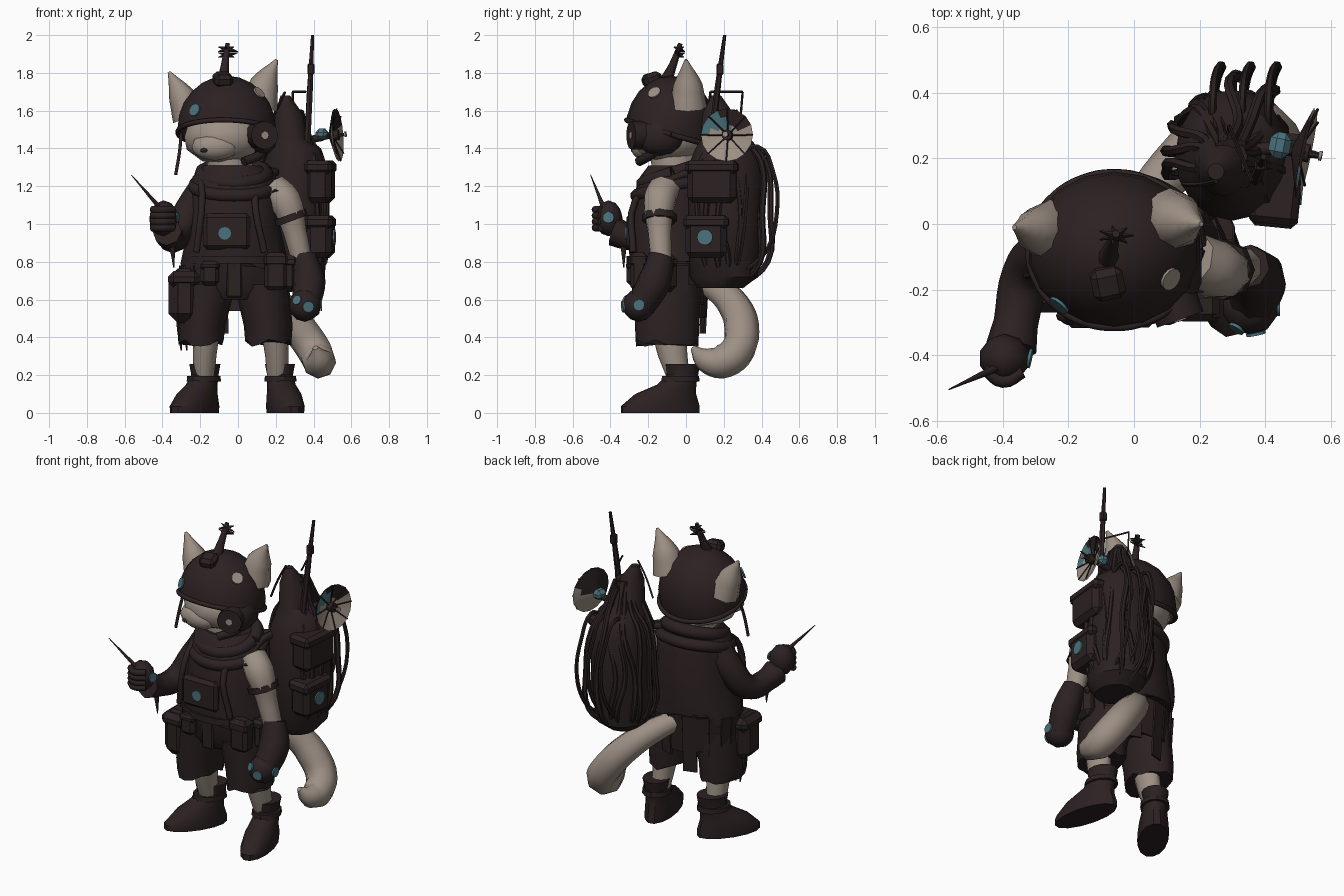
import bpy, bmesh, math, random
from mathutils import Vector, Matrix

random.seed(4)
old = bpy.data.objects.get("Cube")
if old:
    bpy.data.objects.remove(old, do_unlink=True)


def material(name, rgb):
    m = bpy.data.materials.new(name)
    m.use_nodes = True
    m.diffuse_color = (*rgb, 1)
    m.node_tree.nodes["Principled BSDF"].inputs["Base Color"].default_value = (*rgb, 1)
    return m


DARK = material("dark cloth", (0.025, 0.015, 0.0155))
FUR = material("beige fur", (0.34, 0.28, 0.235))
TEAL = material("teal paint", (0.07, 0.17, 0.205))


def finish(name, bm, mats, angle=35):
    mesh = bpy.data.meshes.new(name)
    bm.to_mesh(mesh)
    bm.free()
    for m in mats if isinstance(mats, list) else [mats]:
        mesh.materials.append(m)
    ob = bpy.data.objects.new(name, mesh)
    bpy.context.collection.objects.link(ob)
    shade(ob, angle)


def shade(ob, angle):
    bpy.ops.object.select_all(action="DESELECT")
    ob.select_set(True)
    bpy.context.view_layer.objects.active = ob
    bpy.ops.object.shade_smooth_by_angle(angle=math.radians(angle))


def loft(name, rings, mat, sides=16, yaw=0, pivot=(0, 0), ragged=0):
    """Stack of horizontal ellipses (x, y, z, rx, ry), first ring is the hem."""
    bm = bmesh.new()
    turn = Matrix.Rotation(yaw, 4, "Z")
    loops = []
    for k, (x, y, z, rx, ry) in enumerate(rings):
        loop = []
        for i in range(sides):
            a = math.tau * i / sides
            drop = random.uniform(-ragged, ragged) if k == 0 else 0
            p = turn @ Vector((x + rx * math.cos(a), y + ry * math.sin(a), z + drop))
            loop.append(bm.verts.new(p + Vector((*pivot, 0))))
        loops.append(loop)
    for low, high in zip(loops, loops[1:]):
        for i in range(sides):
            j = (i + 1) % sides
            bm.faces.new((low[i], low[j], high[j], high[i]))
    bm.faces.new(loops[0][::-1])
    bm.faces.new(loops[-1])
    finish(name, bm, mat)


def tube(name, pts, radii, mat, res=2):
    """Smooth tapered tube through the points."""
    cu = bpy.data.curves.new(name, "CURVE")
    cu.dimensions = "3D"
    cu.bevel_depth, cu.bevel_resolution, cu.resolution_u = 1, res, 4
    cu.use_fill_caps = True
    sp = cu.splines.new("BEZIER")
    sp.bezier_points.add(len(pts) - 1)
    for i, (bp, p) in enumerate(zip(sp.bezier_points, pts)):
        bp.co = p
        bp.radius = radii if isinstance(radii, float) else radii[i]
        bp.handle_left_type = bp.handle_right_type = "AUTO"
    ob = bpy.data.objects.new(name, cu)
    bpy.context.collection.objects.link(ob)
    bpy.ops.object.select_all(action="DESELECT")
    ob.select_set(True)
    bpy.context.view_layer.objects.active = ob
    bpy.ops.object.convert(target="MESH")
    ob = bpy.context.object
    ob.data.materials.clear()
    ob.data.materials.append(mat)
    shade(ob, 50)


def blob(name, loc, size, mat):
    bm = bmesh.new()
    bmesh.ops.create_icosphere(bm, subdivisions=2, radius=1)
    bmesh.ops.transform(bm, matrix=Matrix.Translation(loc) @ Matrix.Diagonal((*size, 1)), verts=bm.verts)
    finish(name, bm, mat)


def box(name, loc, size, mat, yaw=0, tilt=0, bevel=0.02):
    bm = bmesh.new()
    bmesh.ops.create_cube(bm, size=1)
    bmesh.ops.scale(bm, vec=size, verts=bm.verts)
    if bevel:
        bmesh.ops.bevel(bm, geom=bm.edges[:], offset=bevel, segments=1, affect="EDGES")
    m = Matrix.Translation(loc) @ Matrix.Rotation(yaw, 4, "Z") @ Matrix.Rotation(tilt, 4, "X")
    bmesh.ops.transform(bm, matrix=m, verts=bm.verts)
    finish(name, bm, mat)


def disc(name, loc, normal, radius, mat, depth=0.009):
    bm = bmesh.new()
    bmesh.ops.create_cone(bm, cap_ends=True, segments=12, depth=depth, radius1=radius, radius2=radius)
    q = Vector(normal).to_track_quat("Z", "Y").to_matrix().to_4x4()
    bmesh.ops.transform(bm, matrix=Matrix.Translation(loc) @ q, verts=bm.verts)
    finish(name, bm, mat)


# Head, muzzle and face gear
blob("head", (-0.07, -0.08, 1.46), (0.225, 0.21, 0.15), FUR)
blob("muzzle", (-0.12, -0.22, 1.41), (0.13, 0.075, 0.075), FUR)
blob("nose", (-0.18, -0.28, 1.39), (0.02, 0.012, 0.012), DARK)
loft("neck", [(-0.04, -0.06, 1.24, 0.12, 0.12), (-0.05, -0.06, 1.44, 0.12, 0.13)], FUR)
disc("goggle", (0.12, -0.23, 1.47), (0.35, -1, 0), 0.075, DARK, 0.13)
disc("goggle_lens", (0.141, -0.291, 1.47), (0.35, -1, 0), 0.02, FUR)
blob("ear_cup", (0.13, -0.14, 1.46), (0.08, 0.13, 0.1), DARK)
tube("jaw_strap", [(0.16, -0.08, 1.45), (0.12, -0.18, 1.37), (0.03, -0.25, 1.33)], 0.025, DARK)
tube("microphone_wire", [(-0.3, -0.12, 1.48), (-0.31, -0.15, 1.38), (-0.33, -0.16, 1.26)], 0.009, DARK)

# Helmet: a dome sliced on a slope, with a rolled rim
HC, HR = Vector((-0.06, -0.08, 1.5)), Vector((0.265, 0.24, 0.285))
bm = bmesh.new()
bmesh.ops.create_uvsphere(bm, u_segments=18, v_segments=12, radius=1)
bmesh.ops.transform(bm, matrix=Matrix.Translation(HC) @ Matrix.Diagonal((*HR, 1)), verts=bm.verts)
bmesh.ops.bisect_plane(bm, geom=bm.verts[:] + bm.edges[:] + bm.faces[:], plane_co=(-0.06, -0.08, 1.48),
                       plane_no=(0.02, 0.3, 1), clear_inner=True)
finish("helmet", bm, DARK)
rim = []
for i in range(17):
    a = math.tau * i / 16
    x, y = 0.258 * math.cos(a), 0.234 * math.sin(a)
    rim.append((HC.x + x, HC.y + y, 1.48 - 0.3 * y - 0.02 * x))
tube("helmet_rim", rim, 0.014, DARK)
for name, d, r, mat in (("helmet_mark", (-0.63, -0.69, 0.36), 0.034, TEAL),
                        ("helmet_patch", (0.64, -0.36, 0.68), 0.036, FUR)):
    d = Vector(d)
    n = Vector((d.x / HR.x, d.y / HR.y, d.z / HR.z)).normalized()
    disc(name, HC + Vector((d.x * HR.x, d.y * HR.y, d.z * HR.z)) + n * 0.004, n, r, mat)
box("helmet_lamp", (-0.08, -0.18, 1.765), (0.1, 0.1, 0.07), DARK, 0.2, 0.3)
tube("left_ear", [(0.11, 0.01, 1.62), (0.14, 0.01, 1.74), (0.205, 0, 1.87)], [0.1, 0.077, 0.008], FUR)
tube("right_ear", [(-0.255, -0.02, 1.57), (-0.3, -0.02, 1.68), (-0.365, -0.01, 1.805)], [0.095, 0.07, 0.008], FUR)
tube("helmet_mast", [(-0.08, -0.11, 1.75), (-0.07, -0.07, 1.84), (-0.055, -0.03, 1.955)], [0.035, 0.022, 0.012], DARK)
for i in range(14):
    a = math.tau * i / 7
    c = Vector((-0.055, -0.035, 1.895 + 0.03 * (i // 7)))
    tube("mast_spike", [c, c + Vector((0.055 * math.cos(a), 0.03 * math.sin(a), 0.012 * (-1) ** i))],
         [0.014, 0.002], DARK, 0)

# Cape, hood and chest panel
loft("cape", [(-0.02, -0.08, 0.77, 0.285, 0.22), (-0.02, -0.08, 0.87, 0.268, 0.225), (-0.02, -0.08, 1.0, 0.24, 0.22),
              (-0.02, -0.07, 1.18, 0.235, 0.2), (-0.025, -0.065, 1.25, 0.215, 0.18),
              (-0.03, -0.06, 1.31, 0.15, 0.14)], DARK, 22, ragged=0.05)
for r, z, w in ((0.155, 1.265, 0.04), (0.19, 1.2, 0.036)):
    ring = [(-0.02 + r * 1.1 * math.cos(i * math.pi / 6), -0.07 + r * math.sin(i * math.pi / 6),
             z + 0.05 * math.sin(i * math.pi / 6)) for i in range(13)]
    tube("hood_fold", ring, w, DARK)
box("chest_panel", (-0.06, -0.285, 0.96), (0.25, 0.06, 0.19), DARK)
disc("chest_mark", (-0.07, -0.318, 0.95), (0, -1, 0), 0.034, TEAL)
for s in (-1, 1):
    tube("chest_strap", [(s * 0.16 - 0.04, -0.1, 1.27), (s * 0.14 - 0.05, -0.27, 1.12),
                         (s * 0.18 - 0.04, -0.28, 0.85)], 0.018, DARK)

# Shorts, belt and pouches
loft("shorts_seat", [(-0.02, -0.1, 0.6, 0.2, 0.14), (-0.02, -0.1, 0.66, 0.29, 0.18),
                     (-0.02, -0.09, 0.85, 0.25, 0.2)], DARK)
for x, top, r in ((-0.195, -0.155, 0.12), (0.16, 0.125, 0.122)):
    loft("shorts_leg", [(x, -0.1, 0.37, r, 0.165), (x, -0.1, 0.46, r + 0.007, 0.17),
                        (top, -0.1, 0.68, 0.145, 0.18)], DARK, 16, ragged=0.02)
loft("belt", [(-0.02, -0.09, 0.79, 0.275, 0.225), (-0.02, -0.09, 0.83, 0.272, 0.225)], DARK, 20)
for x, y, z, w, d, h, b in ((-0.285, -0.17, 0.62, 0.165, 0.19, 0.29, 0.05), (0.2, -0.25, 0.75, 0.12, 0.09, 0.2, 0.02),
                            (0.27, -0.12, 0.74, 0.09, 0.14, 0.2, 0.03), (-0.15, -0.28, 0.74, 0.1, 0.07, 0.13, 0.02)):
    box("belt_pouch", (x, y, z), (w, d, h), DARK, 0, 0, b)
    box("pouch_flap", (x, y, z + h * 0.3), (w * 1.04, d * 1.06, h * 0.3), DARK, 0, 0, b * 0.6)
box("front_flap", (-0.02, -0.275, 0.73), (0.08, 0.02, 0.24), DARK, 0, 0, 0.008)
for i in range(14):
    a = math.radians(-20 + i * 18)
    h = random.uniform(0.2, 0.36)
    box("cloth_strip", (-0.02 + 0.275 * math.cos(a), -0.08 + 0.185 * math.sin(a), 0.78 - h / 2),
        (0.085, 0.012, h), DARK, a + math.pi / 2, 0.06, 0)
for x in (-0.31, -0.28):
    tube("hanging_cord", [(x, -0.14, 0.6), (x, -0.13, 0.45), (x + 0.01, -0.12, 0.33)], [0.02, 0.014, 0.004], DARK)

# Legs and boots
for side, x, yaw, toe in (("right", -0.18, -0.58, 0.195), ("left", 0.21, 0.24, 0.215)):
    loft(side + "_calf", [(x, -0.04, 0.18, 0.055, 0.06), (x * 0.98, -0.07, 0.3, 0.062, 0.078),
                          (x * 0.93, -0.09, 0.42, 0.07, 0.09)], FUR, 12)
    loft(side + "_boot", [(0, 0.085 - toe, 0, 0.088, toe), (0, 0.085 - toe, 0.035, 0.092, toe),
                          (0, 0.065 - toe * 0.77, 0.1, 0.085, toe * 0.77), (0, -0.04, 0.15, 0.074, 0.105),
                          (0, -0.01, 0.2, 0.068, 0.085), (0, -0.01, 0.26, 0.08, 0.095)],
         DARK, 14, yaw, (x + 0.01, -0.01))
    loft(side + "_boot_strap", [(0, -0.02, 0.165, 0.086, 0.105), (0, -0.02, 0.195, 0.084, 0.1)],
         DARK, 12, yaw, (x + 0.01, -0.01))

# Left arm hangs down in a large glove
tube("left_arm", [(0.18, -0.11, 1.19), (0.25, -0.14, 1.12), (0.3, -0.14, 0.96), (0.34, -0.13, 0.79)],
     [0.085, 0.09, 0.066, 0.058], FUR)
tube("arm_band", [(0.27, -0.14, 1.05), (0.283, -0.14, 1.015)], 0.092, DARK)
tube("left_glove", [(0.345, -0.13, 0.83), (0.375, -0.17, 0.69), (0.36, -0.24, 0.57)], [0.07, 0.09, 0.08], DARK)
fist = Vector((0.355, -0.25, 0.57))
blob("left_hand", fist, (0.088, 0.088, 0.088), DARK)
for d, r in (((1, 0, 0), 0.03), ((-0.55, -0.9, 0.35), 0.026), ((0.2, -1, -0.1), 0.03)):
    n = Vector(d).normalized()
    disc("glove_mark", fist + n * 0.086, n, r, TEAL)

# Right arm is bent and raises a needle
tube("right_arm", [(-0.17, -0.06, 1.19), (-0.26, -0.08, 1.06), (-0.33, -0.16, 0.93), (-0.36, -0.3, 0.93),
                   (-0.375, -0.38, 0.96)], [0.09, 0.085, 0.075, 0.068, 0.078], DARK)
blob("right_hand", (-0.395, -0.41, 1.03), (0.078, 0.075, 0.095), DARK)
for i in range(4):
    z = 0.98 + i * 0.032
    tube("finger", [(-0.34, -0.45, z), (-0.4, -0.48, z), (-0.455, -0.44, z)], 0.02, DARK)
disc("hand_mark", (-0.318, -0.41, 1.035), (1, -0.2, 0.1), 0.03, TEAL)
tube("needle", [(-0.4, -0.43, 1.07), (-0.565, -0.505, 1.26)], [0.014, 0.002], DARK)
tube("sleeve_tatter", [(-0.35, -0.33, 0.92), (-0.34, -0.33, 0.77)], [0.02, 0.003], DARK)

# Tail sweeps out behind and curls forward
tube("tail", [(0.01, 0.05, 0.72), (0.11, 0.16, 0.66), (0.21, 0.25, 0.575), (0.32, 0.295, 0.45), (0.41, 0.265, 0.32),
              (0.43, 0.18, 0.27), (0.43, 0.1, 0.285), (0.41, 0.035, 0.345)],
     [0.06, 0.075, 0.085, 0.094, 0.094, 0.09, 0.065, 0.015], FUR)

# Backpack, side pouches and hoses running from the crown to the base
loft("backpack", [(0.3, 0.18, 0.66, 0.11, 0.12), (0.3, 0.2, 0.72, 0.16, 0.18), (0.3, 0.21, 1.0, 0.175, 0.2),
                  (0.3, 0.21, 1.3, 0.175, 0.2), (0.3, 0.21, 1.4, 0.14, 0.16), (0.28, 0.19, 1.45, 0.095, 0.11),
                  (0.27, 0.17, 1.58, 0.075, 0.085), (0.25, 0.16, 1.68, 0.025, 0.025)], DARK)
for y, z, w in ((0.14, 1.22, 0.26), (0.11, 0.93, 0.22)):
    box("pack_pouch", (0.435, y, z), (0.14, w, 0.22), DARK, -0.1, 0, 0.03)
    box("pack_pouch_flap", (0.435, y, z + 0.08), (0.15, w + 0.02, 0.07), DARK, -0.1, 0, 0.02)
disc("pack_mark", (0.51, 0.1, 0.93), (1, -0.1, 0), 0.042, TEAL)
for i in range(14):
    a = math.radians(-35 + i * 17)
    k = random.uniform(0.9, 1.0) + (0.2 if i in (5, 7) else 0)
    path = []
    for r, z in ((0.05, 1.6), (0.11, 1.45), (0.19, 1.33), (0.215, 1.05), (0.2, 0.8), (0.08, 0.67)):
        b = a + random.uniform(-0.2, 0.2)
        path.append((0.29 + r * k * 0.9 * math.cos(b), 0.2 + r * k * math.sin(b), z))
    tube("pack_hose", path, 0.016, DARK, 1)
for x in (0.24, 0.33, 0.41):
    tube("pack_loop", [(x, 0.27, 1.36), (x, 0.38, 1.41), (x + 0.01, 0.46, 1.28), (x + 0.03, 0.48, 1.05),
                       (x + 0.01, 0.42, 0.85), (x, 0.3, 0.74)], 0.012, DARK, 1)
for s in (-1, 1):
    tube("shoulder_strap", [(0.22, 0.1, 1.28), (0.14 + 0.04 * s, -0.02, 1.26), (0.16 + 0.04 * s, -0.2, 1.16)], 0.022, DARK)

# Rod aerial, wire frame and dish
tube("rod_aerial", [(0.365, 0.13, 1.38), (0.38, 0.165, 1.7), (0.395, 0.205, 2.0)], [0.018, 0.017, 0.009], DARK, 1)
box("aerial_clamp", (0.386, 0.18, 1.82), (0.036, 0.036, 0.06), DARK, 0, 0, 0.006)
frame = [(0.36, 0.13, 1.7), (0.29, 0.3, 1.7), (0.29, 0.29, 1.58), (0.27, 0.2, 1.5)]
for p, q in zip(frame, frame[1:]):
    tube("wire_frame", [p, q], 0.006, DARK, 0)
tube("wire_hoop", [(0.15, 0.12, 1.48), (0.2, 0.12, 1.6), (0.25, 0.13, 1.7)], 0.007, DARK, 0)
DC = Vector((0.51, 0.22, 1.47))
axis = Vector((0.97, -0.2, 0.08)).normalized()
turn = axis.to_track_quat("Z", "Y").to_matrix().to_4x4()
for name, shift in (("dish", 0), ("dish_back", -0.008)):
    bm = bmesh.new()
    bmesh.ops.create_cone(bm, cap_ends=False, segments=16, radius1=0.015, radius2=0.14, depth=0.04)
    bmesh.ops.subdivide_edges(bm, edges=[e for e in bm.edges if abs(e.verts[0].co.z - e.verts[1].co.z) > 0.01], cuts=2)
    bmesh.ops.transform(bm, matrix=Matrix.Translation(DC + axis * shift) @ turn, verts=bm.verts)
    for f in bm.faces:
        d = f.calc_center_median() - DC
        if shift:
            f.material_index = 2 if d.z > 0.4 * d.y - 0.02 else 0
        elif d.z > 0.1 or d.z > 0.035 and d.y > 0.01:
            f.material_index = 2
        elif d.z > 0.02 and d.y < 0.02:
            f.material_index = 1
    finish(name, bm, [FUR, TEAL, DARK])
for i in range(8):
    a = math.tau * i / 8
    edge = turn @ Vector((0.14 * math.cos(a), 0.14 * math.sin(a), 0.024))
    tube("dish_rib", [DC - axis * 0.012, DC + edge], 0.004, DARK, 0)
disc("dish_hub", DC + axis * 0.005, axis, 0.028, DARK, 0.04)
tube("dish_feed", [DC - axis * 0.05, DC + axis * 0.06], [0.022, 0.009], DARK, 1)
disc("feed_tip", DC + axis * 0.06, axis, 0.015, FUR)
box("dish_mount", (0.445, 0.24, 1.475), (0.065, 0.08, 0.06), TEAL, -0.2)
tube("dish_arm", [(0.3, 0.2, 1.42), (0.4, 0.23, 1.45), (0.45, 0.23, 1.46)], 0.02, DARK)
